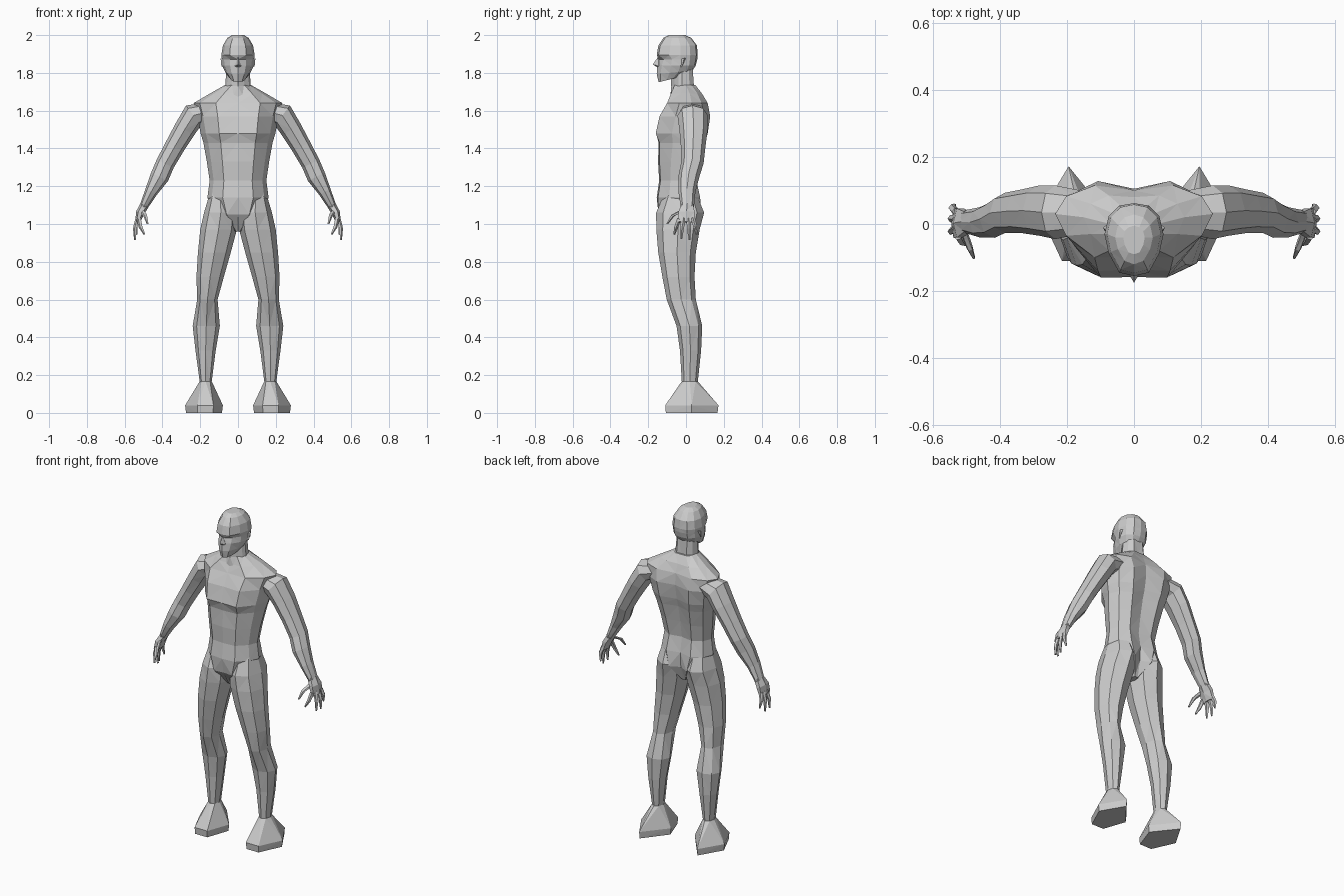
import bpy, bmesh, math
from mathutils import Vector

grey = bpy.data.materials.new("plain_grey")
grey.diffuse_color = (0.6, 0.6, 0.6, 1)


def finish(name, bm, mirror):
    """Triangulate into flat facets and add as an object, optionally mirrored in x."""
    bmesh.ops.recalc_face_normals(bm, faces=bm.faces)
    bmesh.ops.triangulate(bm, faces=bm.faces, quad_method='SHORT_EDGE')
    mesh = bpy.data.meshes.new(name)
    bm.to_mesh(mesh)
    bm.free()
    mesh.materials.append(grey)
    obj = bpy.data.objects.new(name, mesh)
    bpy.context.collection.objects.link(obj)
    if mirror:
        mod = obj.modifiers.new("mirror", 'MIRROR')
        mod.use_mirror_merge = False
    return obj


def loft(name, rings, mirror=False):
    """Skin a list of equal-sized point rings and cap both ends."""
    bm = bmesh.new()
    vs = [[bm.verts.new(p) for p in r] for r in rings]
    n = len(vs[0])
    for a, b in zip(vs, vs[1:]):
        for i in range(n):
            j = (i + 1) % n
            bm.faces.new((a[i], a[j], b[j], b[i]))
    bm.faces.new(vs[0])
    bm.faces.new(vs[-1])
    return finish(name, bm, mirror)


def hull(name, points, mirror=False):
    bm = bmesh.new()
    verts = [bm.verts.new(p) for p in points]
    res = bmesh.ops.convex_hull(bm, input=verts)
    bmesh.ops.delete(bm, geom=list({v for v in res["geom_interior"] + res["geom_unused"]
                                    if isinstance(v, bmesh.types.BMVert)}), context='VERTS')
    return finish(name, bm, mirror)


def section(z, w, fc, f, s, b, bc, tilt=0):
    """Symmetric body section: half width, then front centre, front, side, back, back centre y."""
    half = [(0.5, f), (0.86, f + (s - f) * 0.5), (1, s), (0.86, s + (b - s) * 0.62), (0.5, b)]
    pts = [(0, fc)] + [(w * k, y) for k, y in half] + [(0, bc)]
    pts += [(-w * k, y) for k, y in reversed(half)]
    return [(x, y, z + tilt * (y + 0.14)) for x, y in pts]


def oval(z, x0, x1, y0, y1, n=8):
    """Horizontal limb section between the given limits."""
    return [((x0 + x1) / 2 + (x1 - x0) / 2 * math.cos(i * math.tau / n),
             (y0 + y1) / 2 + (y1 - y0) / 2 * math.sin(i * math.tau / n), z) for i in range(n)]


def tube(name, path, n=8):
    """Limb along a path of (x, y, z, radius across, radius in y), mirrored."""
    rings = []
    for i, (x, y, z, rn, ry) in enumerate(path):
        a, b = path[max(i - 1, 0)], path[min(i + 1, len(path) - 1)]
        t = Vector((b[0] - a[0], 0, b[2] - a[2])).normalized()
        across = Vector((-t.z, 0, t.x))
        rings.append([Vector((x, y, z)) + across * rn * math.cos(k * math.tau / n)
                      + Vector((0, ry * math.sin(k * math.tau / n), 0)) for k in range(n)])
    return loft(name, rings, True)


# Torso from crotch to base of neck, with chest ledge and spine groove
loft("torso", [section(*r) for r in (
    (0.96, 0.02, -0.085, -0.08, -0.03, 0.02, 0.02),
    (1.05, 0.12, -0.14, -0.145, -0.03, 0.08, 0.05),
    (1.14, 0.162, -0.155, -0.148, -0.03, 0.075, 0.055),
    (1.23, 0.150, -0.142, -0.135, -0.03, 0.055, 0.04),
    (1.33, 0.165, -0.148, -0.140, -0.02, 0.075, 0.055),
    (1.43, 0.183, -0.145, -0.140, 0.00, 0.10, 0.075),
    (1.48, 0.198, -0.158, -0.160, 0.01, 0.115, 0.09),
    (1.57, 0.215, -0.135, -0.140, 0.03, 0.128, 0.105),
    (1.64, 0.235, -0.100, -0.100, 0.03, 0.115, 0.10),
    (1.69, 0.150, -0.075, -0.080, 0.02, 0.085, 0.08),
    (1.735, 0.07, -0.060, -0.060, 0.0, 0.05, 0.05))])

# Neck
loft("neck", [section(*r) for r in (
    (1.65, 0.08, -0.085, -0.08, -0.01, 0.06, 0.06),
    (1.73, 0.068, -0.078, -0.06, -0.02, 0.042, 0.04),
    (1.83, 0.06, -0.085, -0.06, -0.02, 0.035, 0.035))])

# Head with chin, cheeks, eye hollow, brow and crown
loft("head", [section(*r) for r in (
    (1.752, 0.042, -0.145, -0.135, -0.07, 0.0, 0.0, 0.25),
    (1.795, 0.068, -0.155, -0.135, -0.04, 0.03, 0.035, 0.1),
    (1.84, 0.084, -0.152, -0.128, -0.03, 0.045, 0.052),
    (1.872, 0.085, -0.145, -0.118, -0.03, 0.052, 0.06),
    (1.895, 0.088, -0.155, -0.145, -0.03, 0.055, 0.062),
    (1.945, 0.080, -0.146, -0.136, -0.03, 0.05, 0.058),
    (1.985, 0.056, -0.120, -0.110, -0.04, 0.02, 0.028),
    (2.0, 0.032, -0.090, -0.085, -0.04, -0.01, -0.005))])
hull("nose", [(0, -0.148, 1.885), (0.018, -0.145, 1.836), (-0.018, -0.145, 1.836),
              (0, -0.175, 1.845), (0, -0.15, 1.828), (0, -0.12, 1.85)])
hull("ear", [(0.078, -0.03, 1.875), (0.092, -0.01, 1.875), (0.078, 0.0, 1.88),
             (0.078, -0.03, 1.83), (0.088, -0.02, 1.835)], True)

# Legs from hip to ankle
loft("leg", [oval(*r) for r in (
    (1.16, 0.035, 0.150, -0.115, 0.055),
    (1.06, 0.002, 0.180, -0.158, 0.096),
    (0.97, 0.006, 0.200, -0.157, 0.072),
    (0.85, 0.038, 0.212, -0.147, 0.052),
    (0.72, 0.075, 0.220, -0.125, 0.045),
    (0.60, 0.108, 0.216, -0.102, 0.052),
    (0.46, 0.096, 0.240, -0.050, 0.086),
    (0.33, 0.118, 0.225, -0.032, 0.080),
    (0.16, 0.140, 0.202, -0.022, 0.062))], True)

# Flared block feet with pointed heels
sole = [(0.13, -0.11), (0.215, -0.11), (0.28, 0.03), (0.195, 0.172), (0.08, 0.03)]
hull("foot", oval(0.165, 0.138, 0.204, -0.024, 0.064)
     + [(x, y, 0.04) for x, y in sole]
     + [(0.18 + (x - 0.18) * 0.95, y * 0.97, 0) for x, y in sole], True)

# Arms from shoulder to wrist
tube("arm", [
    (0.16, 0.035, 1.595, 0.05, 0.065),
    (0.235, 0.035, 1.575, 0.066, 0.080),
    (0.282, 0.040, 1.50, 0.058, 0.075),
    (0.335, 0.038, 1.41, 0.053, 0.065),
    (0.385, 0.033, 1.32, 0.050, 0.060),
    (0.415, 0.015, 1.25, 0.050, 0.056),
    (0.460, 0.005, 1.17, 0.034, 0.045),
    (0.500, 0.007, 1.09, 0.022, 0.035)])

# Palm, fingers and thumb
tube("palm", [(0.495, 0.007, 1.10, 0.024, 0.034), (0.518, 0.003, 1.06, 0.022, 0.050),
              (0.532, 0.002, 1.01, 0.013, 0.050)], 6)


def digit(name, base, mid, tip):
    tube(name, [(*base, 0.013, 0.013), (*mid, 0.011, 0.011), (*tip, 0.005, 0.005)], 5)


digit("index_finger", (0.525, -0.035, 1.03), (0.515, -0.052, 0.985), (0.495, -0.062, 0.945))
digit("middle_finger", (0.53, -0.012, 1.03), (0.545, -0.022, 0.975), (0.545, -0.025, 0.92))
digit("ring_finger", (0.53, 0.014, 1.03), (0.545, 0.016, 0.975), (0.545, 0.018, 0.915))
digit("little_finger", (0.53, 0.036, 1.03), (0.542, 0.048, 0.99), (0.535, 0.056, 0.945))
digit("thumb", (0.508, -0.02, 1.07), (0.49, -0.07, 1.045), (0.478, -0.10, 1.0))
